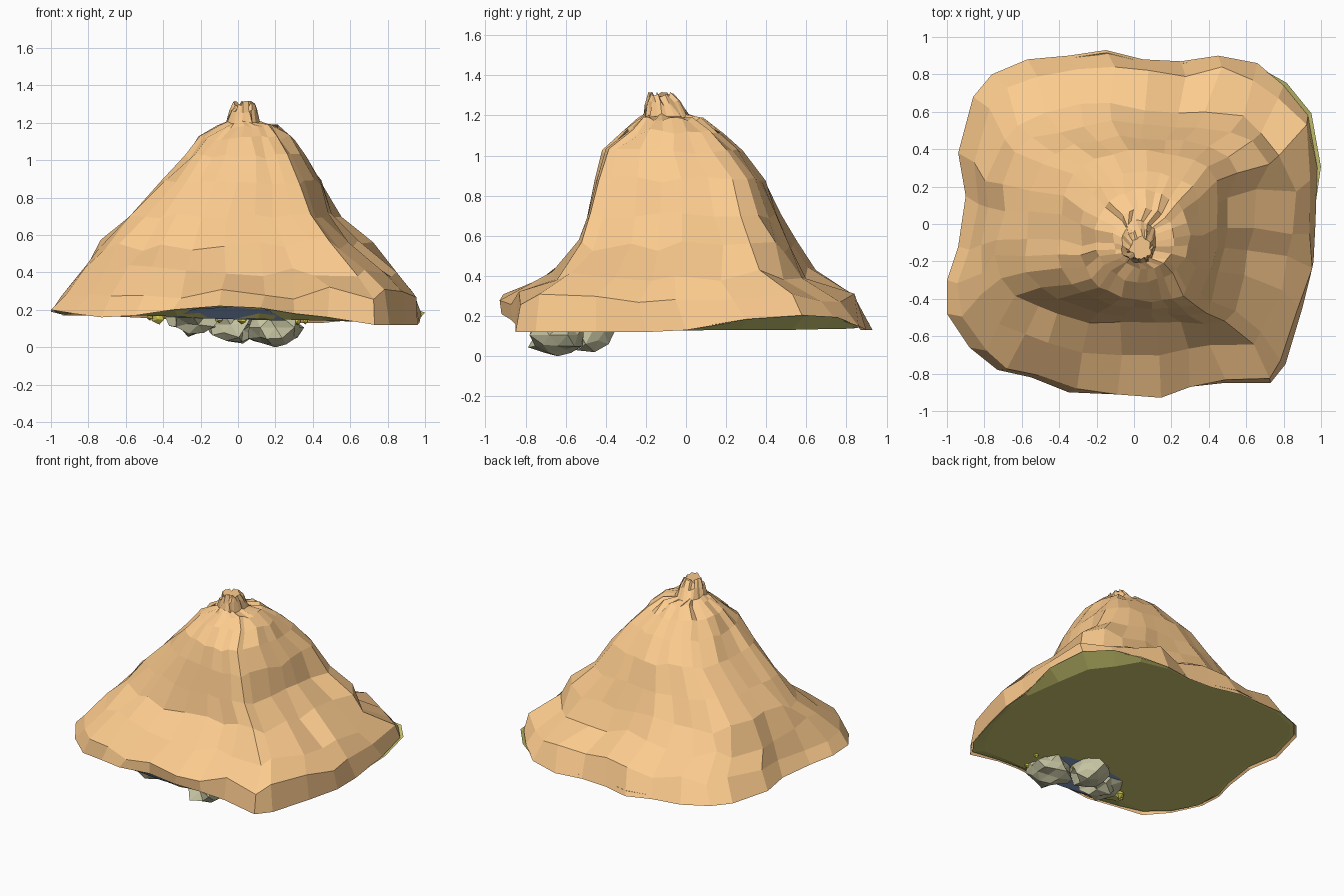
import bpy, bmesh, math, random
from mathutils import Vector, noise

if "Cube" in bpy.data.objects:
    bpy.data.objects.remove(bpy.data.objects["Cube"])

random.seed(4)


def material(name, rgb):
    m = bpy.data.materials.new(name)
    m.diffuse_color = (*rgb, 1)
    m.use_nodes = True
    m.node_tree.nodes["Principled BSDF"].inputs["Base Color"].default_value = m.diffuse_color
    return m


SAND = material("sandstone", (0.98, 0.60, 0.27))
GREEN = material("grass", (0.62, 0.60, 0.17))
BLUE = material("water", (0.26, 0.38, 0.62))
STONE = material("stone", (0.56, 0.55, 0.36))
YELLOW = material("yellow_pebble", (0.75, 0.68, 0.1))


def finish(bm, name, mat):
    bmesh.ops.recalc_face_normals(bm, faces=bm.faces)
    me = bpy.data.meshes.new(name)
    bm.to_mesh(me)
    bm.free()
    me.materials.append(mat)
    ob = bpy.data.objects.new(name, me)
    bpy.context.collection.objects.link(ob)
    return ob


def loft(rings, name, mat, cap_start=False, cap_end=True):
    bm = bmesh.new()
    rows = [[bm.verts.new(p) for p in r] for r in rings]
    n = len(rows[0])
    for a, b in zip(rows, rows[1:]):
        for i in range(n):
            j = (i + 1) % n
            bm.faces.new((a[i], a[j], b[j], b[i]))
    if cap_start:
        bm.faces.new(rows[0])
    if cap_end:
        bm.faces.new(rows[-1])
    return finish(bm, name, mat)


# mountain rim, counter-clockwise from the right
RIM = [(.97, 0, .13), (.98, .3, .18), (.93, .58, .20), (.8, .74, .19), (.66, .86, .15),
       (.45, .9, .13), (.25, .87, .13), (.05, .88, .13), (-.15, .93, .13), (-.35, .9, .15),
       (-.57, .88, .16), (-.76, .8, .17), (-.86, .68, .17), (-.94, .38, .17), (-.9, .15, .17),
       (-.94, -.12, .175), (-1, -.3, .19), (-1, -.48, .2), (-.88, -.66, .18), (-.73, -.78, .16),
       (-.55, -.82, .17), (-.35, -.9, .2), (-.1, -.9, .22), (.12, -.92, .21), (.3, -.87, .18),
       (.48, -.85, .16), (.73, -.85, .12), (.81, -.75, .12), (.9, -.45, .12), (.96, -.2, .12)]

# height, left, right, front, back, roundness
LEVELS = [(.29, -.90, .95, -.90, .83, .05), (.41, -.82, .85, -.71, .63, .2),
          (.55, -.74, .77, -.54, .53, .35), (.70, -.59, .61, -.49, .46, .45),
          (.88, -.41, .49, -.455, .395, .6), (1.02, -.29, .39, -.41, .28, .75),
          (1.12, -.21, .30, -.31, .18, .9), (1.18, -.11, .22, -.24, .08, 1),
          (1.20, -.07, .12, -.21, .02, 1), (1.26, -.04, .105, -.20, -.03, 1),
          (1.315, -.02, .09, -.185, -.07, 1)]

# right flank gully: angle, x factor, y factor
GULLY = [(-75, 1, 1), (-50, .90, 1.12), (-27, .82, 1.0), (0, .81, 1),
         (20, .84, 1), (34, 1.03, 1.03), (45, 1.06, 1.04), (60, 1, 1)]


def gully(ang):
    for (a, p, s), (b, q, t) in zip(GULLY, GULLY[1:]):
        if a <= ang <= b:
            f = (ang - a) / (b - a)
            return p + (q - p) * f, s + (t - s) * f
    return 1, 1


def level_ring(z, xl, xr, yf, yb, t):
    pts = []
    for x, y, _ in RIM:
        u = Vector((x / .97, y / .9))
        u = u.lerp(u.normalized(), t)
        kx, ky = 1, 1
        ang = math.degrees(math.atan2(y, x))
        if .5 < z < 1.1:
            kx, ky = gully(ang)
            if z > .8:
                kx = (kx + 1) / 2
        p = Vector(((xl + xr) / 2 + u.x * (xr - xl) / 2 * kx,
                    (yf + yb) / 2 + u.y * (yb - yf) / 2 * ky, z))
        s = .035 if z < .6 else .014
        p += Vector((random.uniform(-s, s) * .6, random.uniform(-s, s) * .6,
                     random.uniform(-s, s) if z < 1.3 else random.uniform(-.03, .005)))
        pts.append(p)
    return pts


# mountain shell
loft([RIM] + [level_ring(*l) for l in LEVELS], "mountain", SAND)


# grassy base: slightly tilted flat underside, poking out at the back right
def floor_z(x):
    return .155 - .028 * x


def base_point(x, y, z, top):
    if not top:
        k = .91 if (y < -.5 and x > -.6) or (x > .7 and y > .1) else .96
        return x * k, y * k, floor_z(x * k)
    k = 1.02 if x > .75 and y > .2 else .985
    return x * k, y * k, max(z + .005, floor_z(x * k) + .005)


loft([[base_point(*p, False) for p in RIM], [base_point(*p, True) for p in RIM]],
     "grass_base", GREEN, cap_start=True, cap_end=False)

# pond strip under the front edge
bm = bmesh.new()
rows = [[bm.verts.new(p) for p in row] for row in (
    [(x, y, floor_z(x) - .004) for x, y in ((-.30, -.50), (-.05, -.45), (.20, -.49))],
    [(x, y, floor_z(x) - .006) for x, y in ((-.34, -.80), (-.05, -.82), (.26, -.80))],
    [(-.24, -.89, .205), (-.05, -.893, .215), (.16, -.90, .20)])]
for a, b in zip(rows, rows[1:]):
    for i in range(2):
        bm.faces.new((a[i], a[i + 1], b[i + 1], b[i]))
finish(bm, "pond", BLUE)


def rock(name, mat, c, size, low, sub, seed):
    bm = bmesh.new()
    bmesh.ops.create_icosphere(bm, subdivisions=sub, radius=1)
    for v in bm.verts:
        k = 1 + .6 * noise.noise(v.co * 2.1 + Vector((seed, seed * 2, 0)))
        v.co = Vector([v.co[i] * size[i] * k for i in range(3)])
    drop = low - min(v.co.z for v in bm.verts)
    for v in bm.verts:
        v.co += Vector((c[0], c[1], drop))
    finish(bm, name, mat)


# boulders hanging at the pond
rock("boulder_right", STONE, (.20, -.64), (.14, .14, .11), 0, 2, 1.3)
rock("boulder_middle", STONE, (-.04, -.50), (.13, .12, .10), .02, 2, 4.1)
rock("boulder_left", STONE, (-.24, -.65), (.13, .13, .095), .055, 2, 7.7)

# yellow pebbles around the pond
for i, (x, y, r) in enumerate([(-.42, -.66, .035), (-.47, -.7, .02), (.02, -.7, .025),
                               (-.1, -.72, .022), (.06, -.56, .025), (-.12, -.62, .02),
                               (.32, -.74, .02), (.36, -.6, .018)]):
    rock(f"pebble_{i + 1}", YELLOW, (x, y), (r, r, r * 1.2), floor_z(x) - r * 1.3, 1, i + .4)
